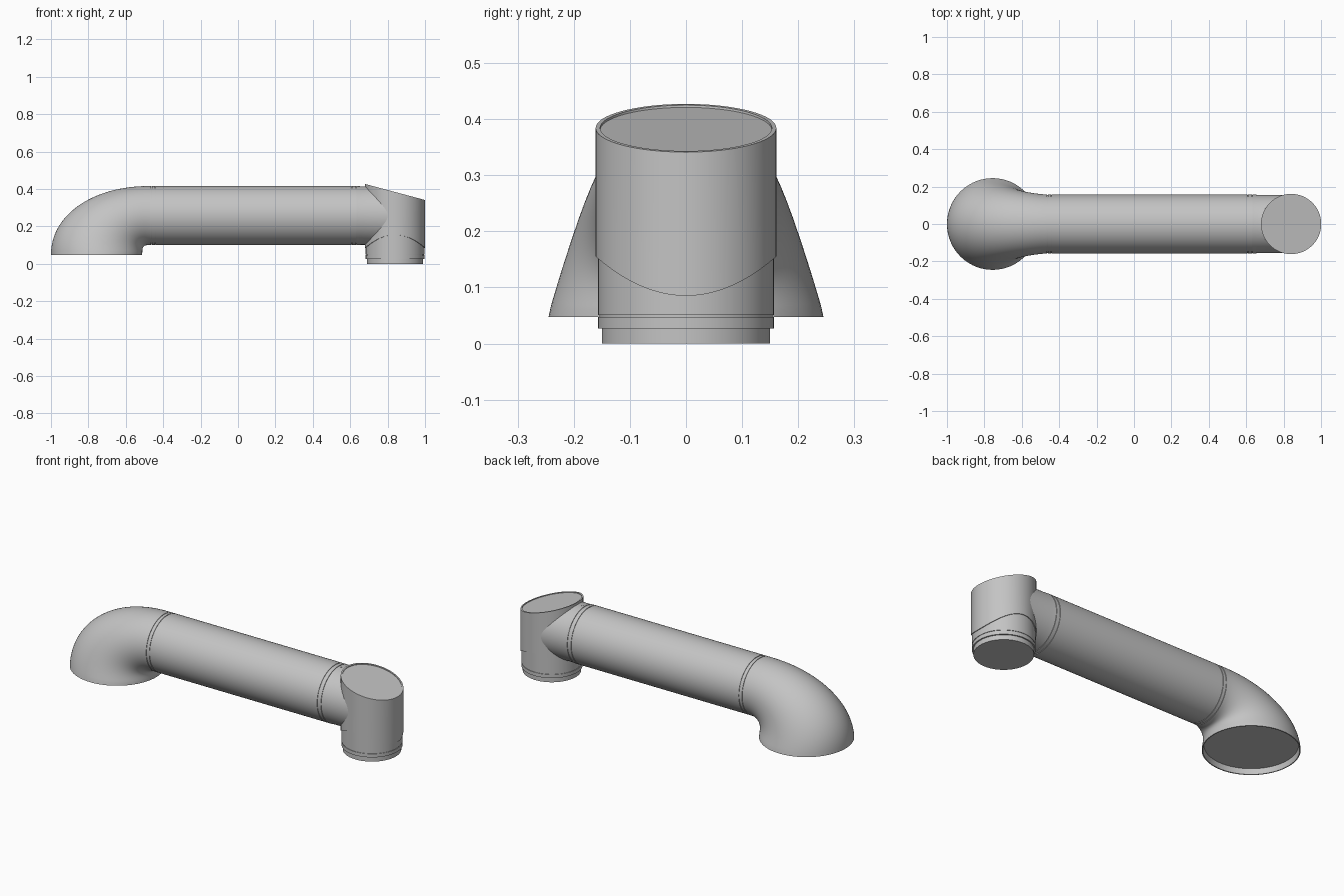
import bpy, bmesh
from math import sin, cos, pi, sqrt, radians
from mathutils import Vector

if "Cube" in bpy.data.objects:
    bpy.data.objects.remove(bpy.data.objects["Cube"])

SIDES = 96
ANGLES = [2 * pi * i / SIDES for i in range(SIDES)]

grey = bpy.data.materials.new("plain grey")
grey.use_nodes = True
grey.diffuse_color = (0.55, 0.55, 0.55, 1)
grey.node_tree.nodes["Principled BSDF"].inputs["Base Color"].default_value = grey.diffuse_color


def loft(name, rings, cap_start=True, cap_end=True):
    """Skin a list of vertex rings into one smooth-shaded object."""
    bm = bmesh.new()
    loops = [[bm.verts.new(p) for p in ring] for ring in rings]
    for a, b in zip(loops, loops[1:]):
        for i in range(SIDES):
            j = (i + 1) % SIDES
            bm.faces.new((a[i], a[j], b[j], b[i]))
    if cap_start:
        bm.faces.new(loops[0][::-1])
    if cap_end:
        bm.faces.new(loops[-1])
    bmesh.ops.recalc_face_normals(bm, faces=bm.faces)
    mesh = bpy.data.meshes.new(name)
    bm.to_mesh(mesh)
    bm.free()
    mesh.materials.append(grey)
    obj = bpy.data.objects.new(name, mesh)
    bpy.context.collection.objects.link(obj)
    bpy.ops.object.select_all(action="DESELECT")
    obj.select_set(True)
    bpy.context.view_layer.objects.active = obj
    bpy.ops.object.shade_smooth_by_angle(angle=radians(30))
    return obj


def upright_ring(x, radius, height):
    """Ring round a vertical axis; height is a number or a rule of (x, y, angle)."""
    ring = []
    for a in ANGLES:
        px, py = x + radius * cos(a), radius * sin(a)
        ring.append((px, py, height(px, py, a) if callable(height) else height))
    return ring


# Long horizontal tube with fine seam grooves, its end trimmed to the upright collar
AXIS_Z, TUBE_R, COLLAR_X, COLLAR_R = 0.258, 0.158, 0.84, 0.161


def tube_ring(x, radius):
    return [(x, radius * cos(a), AXIS_Z + radius * sin(a)) for a in ANGLES]


profile = [(-0.47, TUBE_R)]
for seam in (-0.463, -0.443, 0.608, 0.632):
    profile += [(seam - 0.002, TUBE_R), (seam - 0.002, TUBE_R - 0.003),
                (seam + 0.002, TUBE_R - 0.003), (seam + 0.002, TUBE_R)]
rings = [tube_ring(x, r) for x, r in profile]
NECK_R = 0.156
rings.append(tube_ring(0.66, NECK_R))
rings.append([(COLLAR_X - sqrt(0.16 ** 2 - y * y), y, z)
              for _, y, z in tube_ring(0, NECK_R)])
loft("main_tube", rings)

# Flared elbow: rings swing round a pivot from the tube end down to the wide mouth
PIVOT_X, MOUTH_Z, STEPS = -0.47, 0.047, 32


def arc(t, width, height, power):
    """Point on a squared-off quarter ellipse round the pivot."""
    a = t * pi / 2
    return Vector((PIVOT_X - width * max(sin(a), 0) ** (2 / power), 0,
                   MOUTH_Z + height * max(cos(a), 0) ** (2 / power)))


rings = []
for k in range(STEPS + 1):
    t = k / STEPS
    outer = arc(t, 0.53, 0.369, 2.1)
    inner = arc(t, 0.042, 0.053, 4)
    centre, half = (outer + inner) / 2, (outer - inner) / 2
    side = Vector((0, TUBE_R + 0.087 * t ** 1.25, 0))
    rings.append([centre + side * cos(a) + half * sin(a) for a in ANGLES])


def mouth_ring(radius, z):
    return [(-0.756 - radius * sin(a), radius * cos(a), z) for a in ANGLES]


# Thin lip and recessed plug inside the mouth
rings += [mouth_ring(0.239, MOUTH_Z), mouth_ring(0.234, 0.077)]
loft("flared_elbow", rings)

# Upright spigot under the collar, with a stepped foot and a groove
spigot = [(0.15, 0), (0.15, 0.027), (0.157, 0.027), (0.157, 0.047), (0.154, 0.047),
          (0.154, 0.051), (0.157, 0.051), (0.157, 0.2)]
loft("lower_spigot", [upright_ring(COLLAR_X, r, z) for r, z in spigot])


# Upright collar with a wavy lower edge, a slanted top rim and a recessed lid
def wavy(x, y, a):
    return 0.12 - 0.035 * cos(2 * a)


def slant(x, y, a):
    return 0.384 - 0.267 * (x - COLLAR_X)


def lid(x, y, a):
    return slant(x, y, a) - 0.004


loft("upright_collar", [
    upright_ring(COLLAR_X, 0.156, wavy),
    upright_ring(COLLAR_X, COLLAR_R, wavy),
    upright_ring(COLLAR_X, COLLAR_R, slant),
    upright_ring(COLLAR_X, 0.153, slant),
    upright_ring(COLLAR_X, 0.153, lid),
], cap_start=False)

# Tiny fixing screw on top of the neck
loft("neck_screw", [upright_ring(0.647, 0.006, z) for z in (0.405, 0.417)])
